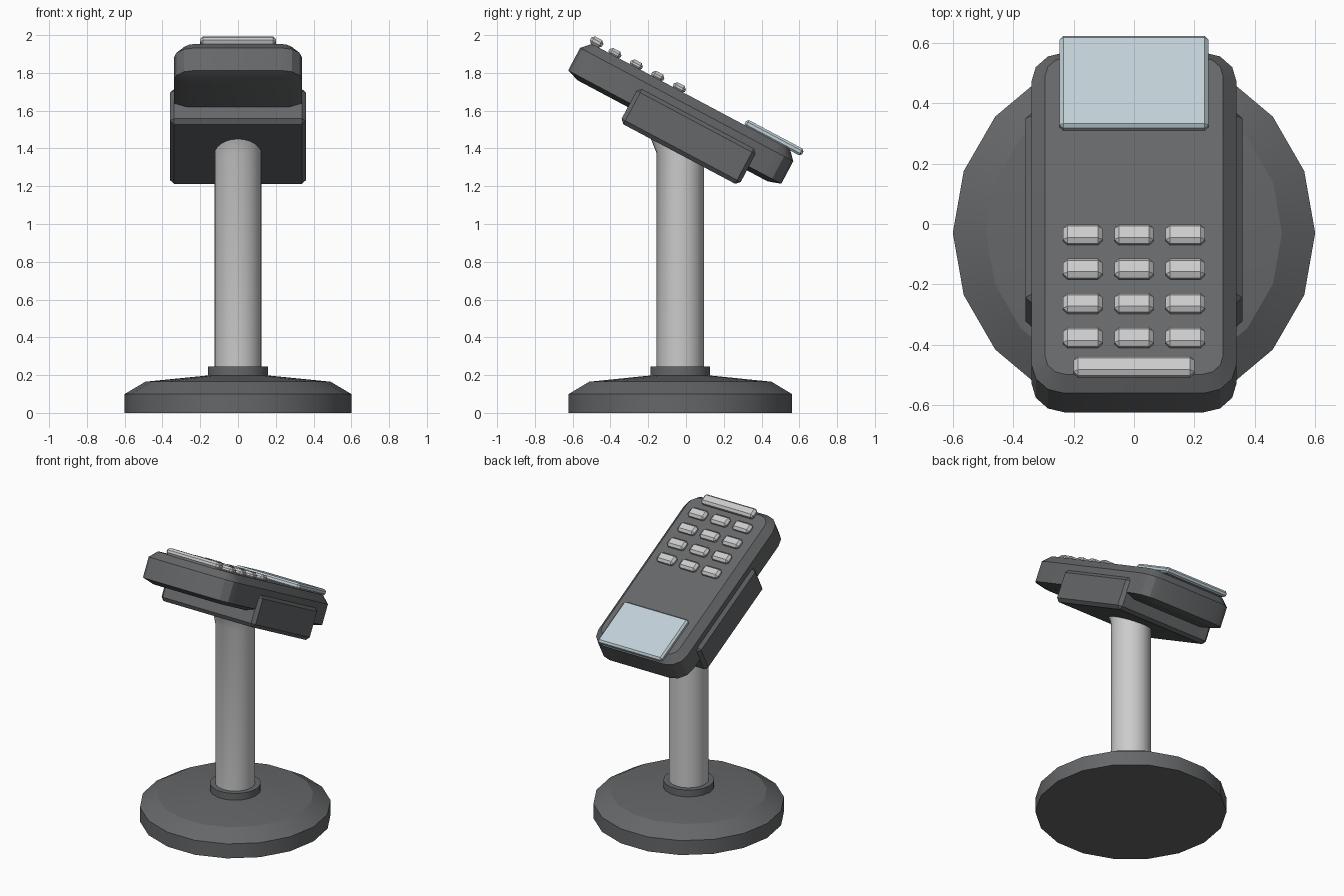
import bpy, bmesh, math
from mathutils import Matrix, Vector

if "Cube" in bpy.data.objects:
    bpy.data.objects.remove(bpy.data.objects["Cube"])

TILT = Matrix.Rotation(math.radians(-28), 4, 'X')
PLANE = TILT.to_3x3() @ Vector((0, 0, 1))   # normal of the tilted head


def mat(name, r, g, b):
    m = bpy.data.materials.new(name)
    m.diffuse_color = (r, g, b, 1)
    m.use_nodes = True
    m.node_tree.nodes["Principled BSDF"].inputs["Base Color"].default_value = m.diffuse_color
    return m


DARK = mat("dark_grey", 0.13, 0.135, 0.14)
LIGHT = mat("light_grey", 0.55, 0.55, 0.56)
GLASS = mat("screen_blue", 0.53, 0.63, 0.68)


def finish(bm, name, material, matrix=Matrix()):
    bmesh.ops.recalc_face_normals(bm, faces=bm.faces)
    me = bpy.data.meshes.new(name)
    bm.to_mesh(me)
    bm.free()
    ob = bpy.data.objects.new(name, me)
    bpy.context.collection.objects.link(ob)
    me.materials.append(material)
    ob.matrix_world = matrix
    bpy.context.view_layer.objects.active = ob
    bpy.ops.object.select_all(action='DESELECT')
    ob.select_set(True)
    bpy.ops.object.shade_smooth_by_angle(angle=math.radians(25))
    return ob


def loft(rings, name, material, matrix=Matrix()):
    """Skin a stack of equal-length rings and cap both ends."""
    bm = bmesh.new()
    vs = [[bm.verts.new(p) for p in ring] for ring in rings]
    n = len(vs[0])
    for a, b in zip(vs, vs[1:]):
        for i in range(n):
            j = (i + 1) % n
            bm.faces.new((a[i], a[j], b[j], b[i]))
    bm.faces.new(vs[0])
    bm.faces.new(vs[-1])
    return finish(bm, name, material, matrix)


def circle(r, z, n=18, y=-0.03):
    return [(r * math.cos(2 * math.pi * i / n),
             y + r * math.sin(2 * math.pi * i / n), z) for i in range(n)]


def rounded_rect(hx, u0, u1, rad, z, seg=3):
    pts = []
    corners = ((hx - rad, u1 - rad), (rad - hx, u1 - rad),
               (rad - hx, u0 + rad), (hx - rad, u0 + rad))
    for k, (cx, cy) in enumerate(corners):
        for s in range(seg + 1):
            a = math.pi / 2 * (k + s / seg)
            pts.append((cx + rad * math.cos(a), cy + rad * math.sin(a), z))
    return pts


def head_box(name, x0, x1, u0, u1, n0, n1, bevel, material):
    """Bevelled box in the tilted head's own axes."""
    bm = bmesh.new()
    bmesh.ops.create_cube(bm, size=1)
    for v in bm.verts:
        v.co = ((x0 + x1) / 2 + v.co.x * (x1 - x0),
                (u0 + u1) / 2 + v.co.y * (u1 - u0),
                (n0 + n1) / 2 + v.co.z * (n1 - n0))
    bmesh.ops.bevel(bm, geom=bm.edges[:], offset=bevel, segments=1,
                    affect='EDGES', profile=0.5)
    return finish(bm, name, material, TILT)


# Round foot and collar
loft([circle(0.6, 0), circle(0.6, 0.10), circle(0.49, 0.165), circle(0.14, 0.2)],
     "base", DARK)
loft([circle(0.16, 0.17), circle(0.16, 0.245)], "collar", DARK)


# Pole, cut off along the tilted underside with a slight forward flare
def cut(ring, n, flare=0.0):
    out = []
    for x, y, _ in ring:
        y += flare * min(0, (y + 0.03) / 0.125)
        out.append((x, y, (n - PLANE.y * y) / PLANE.z))
    return out


pole = circle(0.125, 0.2, 24)
loft([pole, cut(pole, 1.14), cut(pole, 1.2, 0.035)], "pole", LIGHT)

# Cradle holding the terminal
head_box("cradle", -0.36, 0.36, -1.032, -0.318, 1.193, 1.405, 0.022, DARK)

# Terminal body with chamfered top rim and shallow bottom rim
U0, U1 = -1.402, -0.124
loft([rounded_rect(0.27, U0 + 0.07, U1 - 0.07, 0.05, 1.285),
      rounded_rect(0.34, U0, U1, 0.11, 1.308),
      rounded_rect(0.34, U0, U1, 0.11, 1.443),
      rounded_rect(0.295, U0 + 0.045, U1 - 0.045, 0.07, 1.491)],
     "terminal_body", DARK, TILT)

# Screen
head_box("screen", -0.246, 0.246, -0.445, -0.1, 1.485, 1.525, 0.012, GLASS)

# Keypad, four rows of three
for row in range(4):
    for col in range(3):
        x, u = (col - 1) * 0.17, -0.84 - row * 0.1287
        head_box(f"key_{row}_{col}", x - 0.065, x + 0.065, u - 0.036, u + 0.036,
                 1.483, 1.525, 0.015, LIGHT)

# Long bar at the raised end
head_box("end_bar", -0.2, 0.2, -1.376, -1.303, 1.488, 1.534, 0.015, LIGHT)
